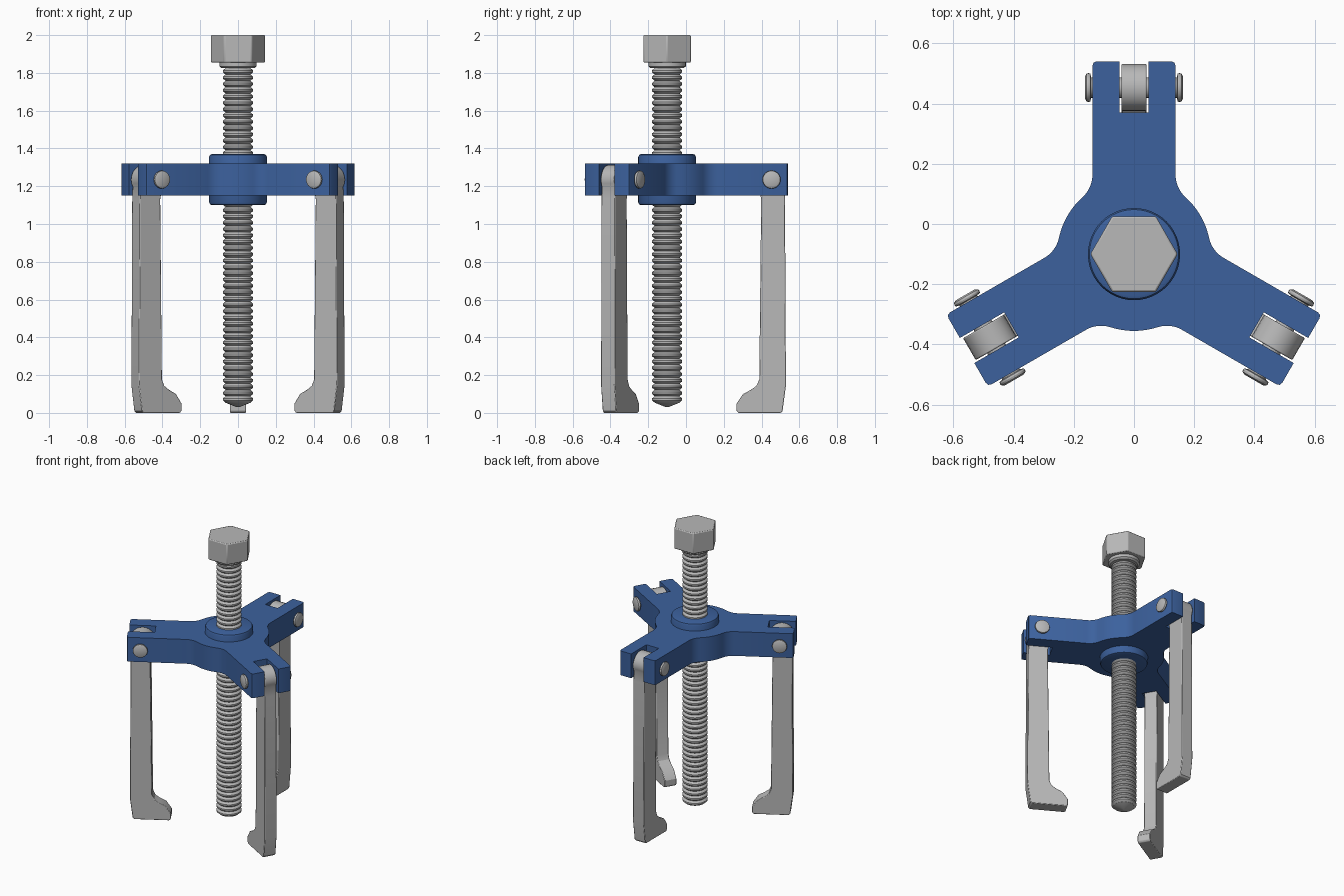
import bpy, bmesh, math
from mathutils import Matrix

if "Cube" in bpy.data.objects:
    bpy.data.objects.remove(bpy.data.objects["Cube"])

HUB_Y = -0.1          # screw axis position in y
PIN_R, PIN_Z = 0.553, 1.235


def material(name, rgb):
    m = bpy.data.materials.new(name)
    m.diffuse_color = (*rgb, 1)
    m.use_nodes = True
    m.node_tree.nodes["Principled BSDF"].inputs["Base Color"].default_value = m.diffuse_color
    return m


BLUE = material("blue paint", (0.045, 0.12, 0.34))
STEEL = material("grey steel", (0.48, 0.48, 0.48))


def finish(name, bm, mat, turn=0, bevel=0, smooth=30, matrix=None):
    bmesh.ops.recalc_face_normals(bm, faces=bm.faces)
    me = bpy.data.meshes.new(name)
    bm.to_mesh(me)
    bm.free()
    if matrix:
        me.transform(matrix)
    for p in me.polygons:
        p.use_smooth = True
    me.set_sharp_from_angle(angle=math.radians(smooth))
    me.materials.append(mat)
    ob = bpy.data.objects.new(name, me)
    bpy.context.collection.objects.link(ob)
    ob.location.y = HUB_Y
    ob.rotation_euler.z = math.radians(turn)
    if bevel:
        mod = ob.modifiers.new("edges", 'BEVEL')
        mod.width, mod.segments = bevel, 2
        mod.limit_method, mod.angle_limit = 'ANGLE', math.radians(40)
    return ob


def lathe(name, profile, mat, segs=32, **kw):
    bm = bmesh.new()
    rings = [[bm.verts.new((r * math.cos(2 * math.pi * i / segs),
                            r * math.sin(2 * math.pi * i / segs), z))
              for i in range(segs)] for r, z in profile]
    for a, b in zip(rings, rings[1:]):
        for i in range(segs):
            j = (i + 1) % segs
            bm.faces.new((a[i], a[j], b[j], b[i]))
    bm.faces.new(rings[0][::-1])
    bm.faces.new(rings[-1])
    return finish(name, bm, mat, **kw)


def extrude(name, points, vec, mat, **kw):
    bm = bmesh.new()
    face = bm.faces.new([bm.verts.new(p) for p in points])
    res = bmesh.ops.extrude_face_region(bm, geom=[face])
    bmesh.ops.translate(bm, vec=vec, verts=[v for v in res["geom"] if isinstance(v, bmesh.types.BMVert)])
    return finish(name, bm, mat, **kw)


def arc(cx, cy, r, a0, a1, n):
    angs = [math.radians(a0 + (a1 - a0) * i / n) for i in range(n + 1)]
    return [(cx + r * math.cos(a), cy + r * math.sin(a)) for a in angs]


# Three-armed yoke: round hub, filleted arms, slotted tips
HUB, HALF, FIL = 0.255, 0.138, 0.1
fx = HALF + FIL
fy = math.sqrt((HUB + FIL) ** 2 - fx ** 2)
tangent = math.degrees(math.atan2(fy, fx))
side = arc(0, 0, HUB, 30, tangent, 4)[:-1]
side += arc(fx, fy, FIL, 180 + tangent, 180, 8)
side += [(HALF, 0.626), (0.134, 0.636), (0.124, 0.64), (0.048, 0.64), (0.048, 0.47)]
arm = side + [(-x, y) for x, y in side[:0:-1]]
outline = []
for k in range(3):
    c, s = math.cos(k * math.tau / 3), math.sin(k * math.tau / 3)
    outline += [(c * x - s * y, s * x + c * y, 1.15) for x, y in arm]
extrude("yoke", outline, (0, 0, 0.17), BLUE)

# Threaded collar through the yoke
lathe("collar", [(0.138, 1.10), (0.148, 1.104), (0.153, 1.115), (0.153, 1.355),
                 (0.148, 1.366), (0.138, 1.37)], BLUE, segs=48)

# Screw with ridged thread and blunt point
N, Z0, Z1 = 53, 0.055, 1.825
p = (Z1 - Z0) / N
screw = [(0.006, 0.03), (0.066, 0.054)]
for i in range(N):
    z = Z0 + i * p
    screw += [(0.066, z), (0.080, z + 0.35 * p), (0.080, z + 0.65 * p)]
screw += [(0.066, Z1), (0.066, 1.83)]
lathe("screw", screw, STEEL)

# Flange and hexagonal head
lathe("head_flange", [(0.088, 1.825), (0.099, 1.835), (0.099, 1.86)], STEEL)
lathe("hex_head", [(0.145, 1.855), (0.145, 2.0)], STEEL, segs=6, bevel=0.006)

# Claws and hinge pins, one set per arm
claw = [(0.378, 0), (0.368, 0.01), (0.368, 0.05), (0.402, 0.10), (0.445, 0.123),
        (0.473, 0.143), (0.488, 0.178), (0.498, 1.13)]
claw += arc(PIN_R, PIN_Z, 0.078, 210, -30, 16)
claw += [(0.624, 1.13), (0.629, 0.145), (0.611, 0.01), (0.601, 0)]
pin = [(0.036, 0.163), (0.046, 0.158), (0.048, 0.151), (0.046, 0.145), (0.034, 0.142)]
pin = [(r, -h) for r, h in pin] + pin[::-1]
pin_place = Matrix.Translation((0, PIN_R, PIN_Z)) @ Matrix.Rotation(math.pi / 2, 4, 'Y')
for k in range(3):
    extrude(f"claw_{k + 1}", [(-0.042, y, z) for y, z in claw], (0.084, 0, 0),
            STEEL, turn=120 * k, bevel=0.004)
    lathe(f"hinge_pin_{k + 1}", pin, STEEL, segs=24, turn=120 * k, matrix=pin_place)
